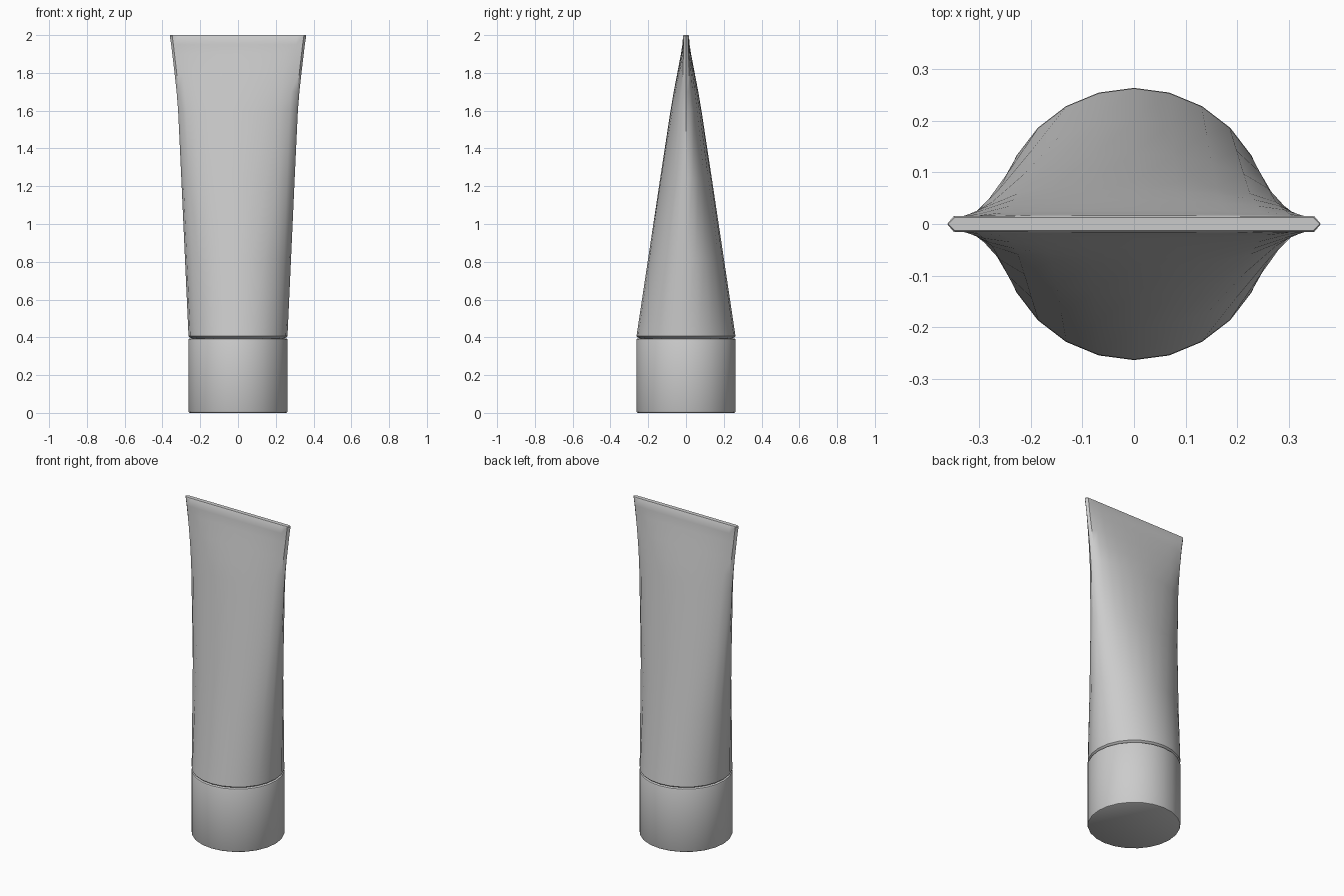
import bpy, bmesh
from math import sin, cos, pi, copysign, radians

if "Cube" in bpy.data.objects:
    bpy.data.objects.remove(bpy.data.objects["Cube"])

SIDES = 24


def loft(name, rings):
    """Skin rings of (z, half_width, half_depth, squareness power) and cap both ends."""
    bm = bmesh.new()
    loops = []
    for z, a, b, p in rings:
        loop = []
        for i in range(SIDES):
            t = 2 * pi * i / SIDES
            c, s = round(cos(t), 6), round(sin(t), 6)
            loop.append(bm.verts.new((a * c, b * copysign(abs(s) ** p, s), z)))
        loops.append(loop)
    for lo, hi in zip(loops, loops[1:]):
        for i in range(SIDES):
            j = (i + 1) % SIDES
            bm.faces.new((lo[i], lo[j], hi[j], hi[i]))
    bm.faces.new(loops[0][::-1])
    bm.faces.new(loops[-1])
    mesh = bpy.data.meshes.new(name)
    bm.to_mesh(mesh)
    bm.free()
    obj = bpy.data.objects.new(name, mesh)
    bpy.context.collection.objects.link(obj)
    bpy.ops.object.select_all(action='DESELECT')
    obj.select_set(True)
    bpy.context.view_layer.objects.active = obj
    bpy.ops.object.shade_smooth_by_angle(angle=radians(35))
    return obj


# Screw cap: short cylinder with softened rims
loft("cap", [
    (0.0, 0.255, 0.255, 1),
    (0.003, 0.260, 0.260, 1),
    (0.010, 0.263, 0.263, 1),
    (0.385, 0.263, 0.263, 1),
    (0.392, 0.260, 0.260, 1),
    (0.395, 0.252, 0.252, 1),
])

# Squeeze tube: round at the cap, flattening to a wide crimped end
loft("tube_body", [
    (0.390, 0.235, 0.235, 1),
    (0.400, 0.255, 0.255, 1),
    (0.407, 0.262, 0.262, 1),
    (0.82, 0.281, 0.200, 1),
    (1.24, 0.300, 0.137, 1),
    (1.60, 0.317, 0.082, 0.95),
    (1.70, 0.325, 0.065, 0.88),
    (1.80, 0.336, 0.046, 0.75),
    (1.90, 0.348, 0.027, 0.5),
    (1.95, 0.354, 0.019, 0.25),
    (1.996, 0.361, 0.016, 0.05),
    (2.0, 0.359, 0.013, 0.05),
])
